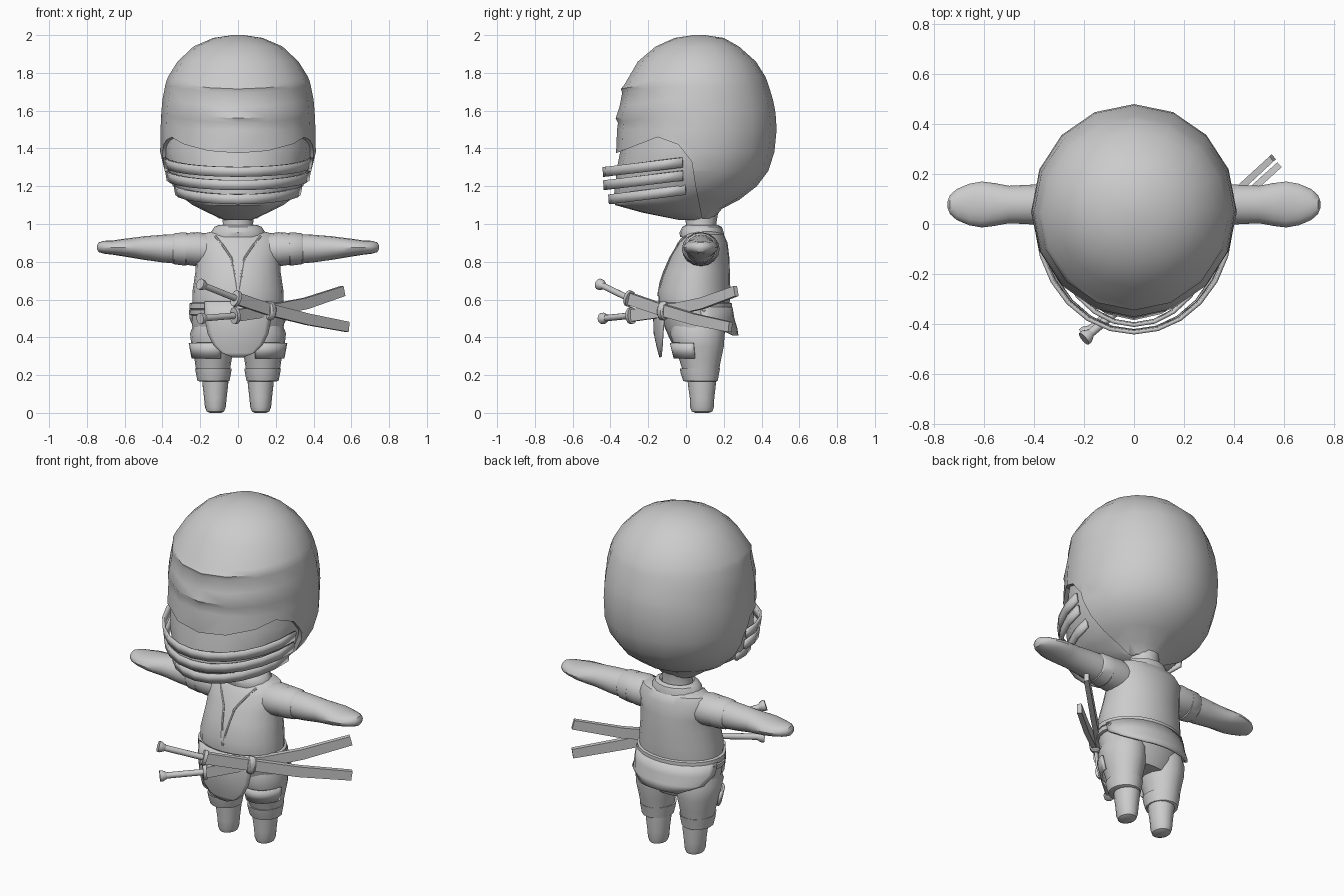
import bpy, bmesh, math
from mathutils import Vector

grey = bpy.data.materials.new("plain_grey")
grey.diffuse_color = (0.6, 0.6, 0.6, 1)


def make(name, rings, closed=True, angle=35, solid=0):
    """Skin a list of point rings; closed rings get end caps."""
    bm = bmesh.new()
    rows = [[bm.verts.new(p) for p in r] for r in rings]
    n = len(rows[0])
    for a, b in zip(rows, rows[1:]):
        for i in range(n if closed else n - 1):
            j = (i + 1) % n
            bm.faces.new((a[i], a[j], b[j], b[i]))
    if closed:
        bm.faces.new(rows[0][::-1])
        bm.faces.new(rows[-1])
    bmesh.ops.recalc_face_normals(bm, faces=bm.faces)
    me = bpy.data.meshes.new(name)
    bm.to_mesh(me)
    bm.free()
    ob = bpy.data.objects.new(name, me)
    bpy.context.collection.objects.link(ob)
    me.materials.append(grey)
    smooth(ob, angle)
    if solid:
        m = ob.modifiers.new("thickness", 'SOLIDIFY')
        m.thickness, m.offset = solid, 0
    return ob


def smooth(ob, angle=35):
    bpy.ops.object.select_all(action='DESELECT')
    ob.select_set(True)
    bpy.context.view_layer.objects.active = ob
    bpy.ops.object.shade_smooth_by_angle(angle=math.radians(angle))


def loft(name, rows, n=16, cx=0, dip=None, angle=35):
    """Rows are (z, half width, front y, back y); dip lowers the front of a ring."""
    rings = []
    for z, rx, yf, yb in rows:
        cy, ry = (yf + yb) / 2, (yb - yf) / 2
        ring = []
        for i in range(n):
            a = math.tau * i / n
            d = dip(z) * max(0, math.cos(a)) ** 2 if dip else 0
            ring.append((cx + rx * math.sin(a), cy - ry * math.cos(a), z - d))
        rings.append(ring)
    return make(name, rings, angle=angle)


def panel(name, rows, mid=0, n=12, rise=0, cx=0, solid=0.012):
    """Partial wrap; rows are (z, half width, front y, back y, half angle)."""
    rings = []
    for z, rx, yf, yb, h in rows:
        cy, ry = (yf + yb) / 2, (yb - yf) / 2
        angs = [mid - h + 2 * h * i / n for i in range(n + 1)]
        rings.append([(cx + rx * math.sin(a), cy - ry * math.cos(a),
                       z + rise * (1 - math.cos(a))) for a in angs])
    return make(name, rings, closed=False, solid=solid)


def sweep(name, path, radii, n=12):
    """Tube along a path; radii are (sideways, upright) pairs; n=4 gives a flat bar."""
    path = [Vector(p) for p in path]
    rings = []
    for i, p in enumerate(path):
        t = (path[min(i + 1, len(path) - 1)] - path[max(i - 1, 0)]).normalized()
        s = t.cross(Vector((0, 0, 1))).normalized()
        u = s.cross(t)
        k, off = (math.sqrt(2), math.pi / 4) if n == 4 else (1, 0)
        rings.append([p + k * (s * radii[i][0] * math.cos(off + math.tau * j / n)
                               + u * radii[i][1] * math.sin(off + math.tau * j / n))
                      for j in range(n)])
    return make(name, rings)


# Hood with the face opening cut out
hood = loft("hood", [
    (2.0, .03, .04, .10), (1.985, .13, -.06, .20), (1.94, .235, -.16, .28),
    (1.86, .32, -.255, .37), (1.78, .37, -.325, .42), (1.755, .38, -.345, .43),
    (1.735, .385, -.338, .437), (1.66, .40, -.352, .46), (1.60, .405, -.372, .472),
    (1.575, .407, -.36, .475), (1.5, .41, -.365, .48), (1.38, .412, -.37, .468),
    (1.28, .388, -.36, .435), (1.2, .352, -.35, .375), (1.13, .285, -.33, .285),
    (1.08, .20, -.22, .19), (1.03, .11, -.06, .15)],
    dip=lambda z: .04 if 1.53 < z < 1.82 else 0)
side = [(-.7, 1.36), (-.37, 1.375), (-.15, 1.46), (-.04, 1.42), (.03, 1.33),
        (.05, 1.2), (.09, 1.0), (0, .9), (-.7, .9)]
cutter = make("opening_cutter", [[(x, y, z) for y, z in side] for x in (-.7, .7)])
cutter.hide_render = True
cut = hood.modifiers.new("opening", 'BOOLEAN')
cut.operation, cut.solver, cut.object = 'DIFFERENCE', 'EXACT', cutter
bpy.context.view_layer.objects.active = hood
bpy.ops.object.modifier_apply(modifier="opening")
bpy.data.objects.remove(cutter)
smooth(hood)

# Face and chin inside the hood
loft("face", [
    (1.5, .38, -.33, .40), (1.4, .392, -.345, .40), (1.3, .375, -.365, .38),
    (1.2, .338, -.375, .33), (1.13, .28, -.385, .25), (1.1, .24, -.375, .2),
    (1.06, .16, -.23, .16), (1.02, .07, -.03, .13)])

# Mask wraps
for i, (z, rx, yf) in enumerate([(1.25, .392, -.435), (1.18, .38, -.432), (1.105, .335, -.405)]):
    panel("mask_wrap_%d" % (i + 1), [(z, rx - .008, yf + .004, .48, 1.48),
                                    (z + .052, rx, yf, .48, 1.48)], rise=.055, solid=.015)

# Neck, collar and torso
loft("neck", [(.93, .1, -.01, .17), (1.0, .08, 0, .16), (1.06, .085, -.01, .17)])
loft("collar", [(.93, .15, -.03, .2), (.955, .145, -.035, .2), (.985, .125, -.02, .19),
                (.995, .1, 0, .17), (.97, .08, .01, .16)])
body = [(.34, .17, -.06, .17), (.4, .235, -.09, .2), (.48, .245, -.125, .22),
        (.56, .243, -.145, .23), (.65, .24, -.148, .235), (.75, .225, -.115, .232),
        (.82, .222, -.085, .23), (.9, .235, -.045, .22), (.945, .2, -.01, .2),
        (.965, .12, .02, .17)]
loft("torso", body, n=24)
loft("belt", [(.515, .243, -.13, .22), (.52, .258, -.148, .24), (.545, .26, -.15, .243),
              (.548, .25, -.145, .235), (.553, .258, -.155, .243),
              (.58, .256, -.16, .243), (.585, .24, -.14, .23)], n=24)


def chest_y(x, z):
    """Front surface of the torso at x, z."""
    for a, b in zip(body, body[1:]):
        if a[0] <= z <= b[0]:
            t = (z - a[0]) / (b[0] - a[0])
            rx, yf, yb = [a[k] + t * (b[k] - a[k]) for k in (1, 2, 3)]
            return (yf + yb) / 2 - (yb - yf) / 2 * math.sqrt(max(0, 1 - (x / rx) ** 2))


# Lapel seams meeting at the waist
for s in (-1, 1):
    pts = [(.12, .935), (.075, .88), (.035, .82), (.022, .75), (.012, .69), (.003, .62)]
    sweep("lapel_seam", [(s * x, chest_y(x, z), z) for x, z in pts], [(.006, .006)] * 6, n=6)

# Front apron and back skirt
panel("front_apron", [(.59, .258, -.16, .22, .74), (.5, .258, -.168, .22, .74),
                      (.42, .258, -.165, .22, .66), (.36, .258, -.152, .22, .52),
                      (.32, .258, -.142, .22, .34), (.295, .258, -.135, .22, .1)])
panel("back_skirt", [(.56, .25, -.13, .24, 1.5), (.5, .254, -.12, .25, 1.45),
                     (.45, .258, -.1, .265, 1.1), (.41, .258, -.1, .272, .5)], mid=math.pi)

for s in (-1, 1):
    # Trouser leg, boot, cuff and thigh guard
    loft("trouser_leg", [(.48, .1, -.07, .19), (.42, .122, -.085, .205), (.35, .114, -.06, .2),
                         (.28, .098, -.035, .185), (.2, .085, -.01, .17)], cx=s * .132)
    loft("boot", [(.22, .072, .005, .16), (.15, .068, .01, .158), (.08, .06, .02, .15),
                  (.03, .055, .022, .147), (.008, .046, .03, .14), (0, .03, .05, .12)], cx=s * .12)
    loft("boot_cuff", [(.165, .07, .0, .16), (.17, .085, -.015, .168), (.21, .093, -.028, .175),
                       (.235, .097, -.033, .18), (.232, .085, -.02, .165)], cx=s * .13)
    panel("thigh_guard", [(.29, .107, -.06, .2, .9), (.37, .122, -.08, .21, .9)],
          mid=s * .5, cx=s * .135)

    # Sleeve, cuff, arm and mitten hand
    def limb(name, rows):
        sweep(name, [(s * x, .078, z) for x, z, _, _ in rows],
              [(w, h) for _, _, w, h in rows], n=16)
    limb("sleeve", [(.14, .86, .09, .085), (.22, .867, .1, .09), (.29, .869, .092, .082)])
    limb("sleeve_cuff", [(.27, .868, .08, .075), (.275, .867, .094, .088),
                         (.335, .87, .088, .083), (.345, .87, .08, .075)])
    limb("arm", [(.3, .868, .08, .08), (.4, .87, .08, .073), (.5, .873, .075, .062),
                 (.56, .874, .086, .053), (.61, .875, .092, .046), (.66, .875, .083, .038),
                 (.71, .877, .062, .034), (.737, .877, .038, .026), (.747, .877, .012, .01)])

# Two crossed swords: pommel, grip, guard, sheathed blade
swords = {"upper_grip": [(-.195, -.455, .68), (-.01, -.3, .605), (.17, -.125, .545),
                         (.37, .045, .495), (.58, .235, .455)],
          "lower_grip": [(-.195, -.44, .5), (-.015, -.29, .515), (.16, -.10, .54),
                         (.36, .085, .58), (.555, .265, .645)]}
for label, pts in swords.items():
    p = [Vector(q) for q in pts]
    d = (p[1] - p[0]).normalized()
    sweep(label + "_handle", [p[0], p[1]], [(.017, .017)] * 2)
    sweep(label + "_pommel", [p[0] - d * .008, p[0] + d * .008, p[0] + d * .03],
          [(.03, .03), (.03, .03), (.018, .018)])
    sweep(label + "_guard", [p[1] - d * .01, p[1] + d * .01], [(.033, .045)] * 2)
    sweep(label + "_sheath", p[1:], [(.014, .032), (.014, .031), (.014, .03), (.013, .027)], n=4)

# Ring tying the sheaths together
sweep("sheath_ring", [(.155, -.135, .541), (.162, -.128, .54), (.178, -.112, .54), (.185, -.105, .539)],
      [(.026, .042), (.034, .05), (.034, .05), (.026, .042)])
